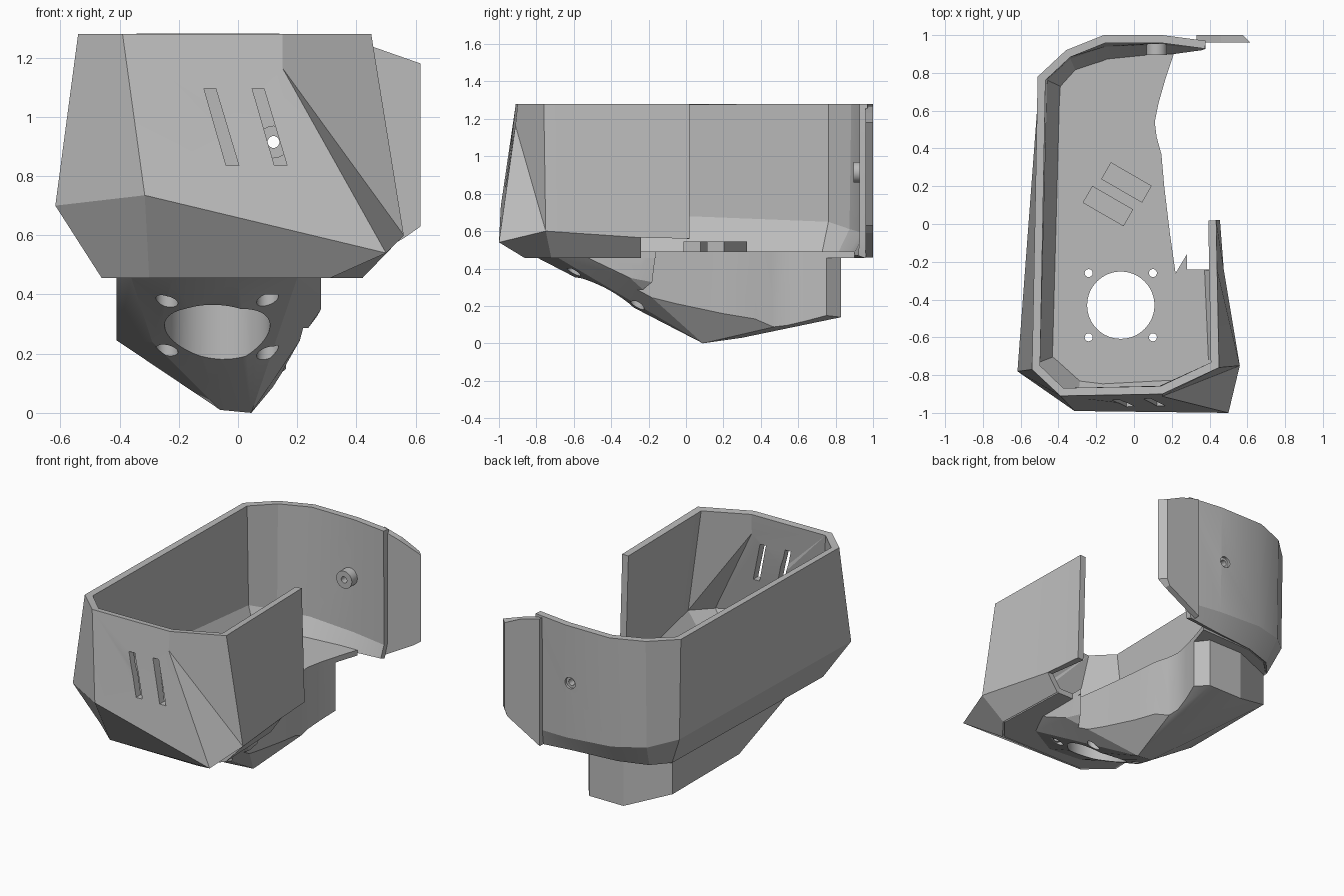
import bpy, bmesh, math
from mathutils import Vector, Matrix

cube = bpy.data.objects.get("Cube")
if cube:
    bpy.data.objects.remove(cube)

grey = bpy.data.materials.new("plain_grey")
grey.use_nodes = True
grey.diffuse_color = (0.5, 0.5, 0.5, 1)
grey.node_tree.nodes["Principled BSDF"].inputs["Base Color"].default_value = (0.5, 0.5, 0.5, 1)


def finish(name, bm):
    me = bpy.data.meshes.new(name)
    bm.to_mesh(me)
    bm.free()
    ob = bpy.data.objects.new(name, me)
    bpy.context.collection.objects.link(ob)
    me.materials.append(grey)
    return ob


def activate(ob):
    bpy.ops.object.select_all(action='DESELECT')
    ob.select_set(True)
    bpy.context.view_layer.objects.active = ob


def prism(name, points, offset):
    """Extrude a flat polygon along an offset."""
    bm = bmesh.new()
    face = bm.faces.new([bm.verts.new(p) for p in points])
    new = bmesh.ops.extrude_face_region(bm, geom=[face])["geom"]
    bmesh.ops.translate(bm, vec=offset, verts=[v for v in new if isinstance(v, bmesh.types.BMVert)])
    bmesh.ops.recalc_face_normals(bm, faces=bm.faces)
    return finish(name, bm)


def rod(name, radius, start, end, sides=32):
    a, b = Vector(start), Vector(end)
    bm = bmesh.new()
    turn = (b - a).to_track_quat('Z', 'Y').to_matrix().to_4x4()
    bmesh.ops.create_cone(bm, cap_ends=True, segments=sides, radius1=radius, radius2=radius,
                          depth=(b - a).length, matrix=Matrix.Translation((a + b) / 2) @ turn)
    return finish(name, bm)


def combine(ob, tool, operation='DIFFERENCE'):
    """Apply a boolean and discard the helper."""
    activate(ob)
    mod = ob.modifiers.new("cut", 'BOOLEAN')
    mod.object, mod.operation, mod.solver = tool, operation, 'EXACT'
    bpy.ops.object.modifier_apply(modifier=mod.name)
    bpy.data.objects.remove(tool)


def smooth(ob, angle=20):
    activate(ob)
    bpy.ops.object.shade_smooth_by_angle(angle=math.radians(angle))


# Wrapped wall: each column holds its rim, widest and bottom point
TOP, BASE = 1.28, 0.455
columns = [
    ((.435, .02), (.455, .02, .56), (.40, -.2)),
    ((.44, -.24), (.475, -.24, .565), (.40, -.24)),
    ((.45, -.76), (.56, -.75, .60), (.42, -.72)),
    ((.15, -.90), (.50, -1.0, .54), (.31, -.86)),
    ((-.39, -.91), (-.315, -.99, .735), (-.30, -.86)),
    ((-.54, -.77), (-.617, -.78, .70), (-.46, -.72)),
    ((-.51, .78), (-.50, .78, .64), (-.42, .74)),
    ((-.36, .92), (-.36, .91, .60), (-.33, .84)),
    ((-.16, 1.0), (-.16, .98, .58), (-.15, .90)),
    ((.15, 1.0), (.15, .99, .56), (.15, .93)),
    ((.38, .97), (.38, .97, .55), (.36, .96)),
]
bm = bmesh.new()
A = [bm.verts.new((*a, TOP)) for a, b, c in columns]
B = [bm.verts.new(b) for a, b, c in columns]
C = [bm.verts.new((*c, BASE)) for a, b, c in columns]
peak = bm.verts.new((.15, -.912, 1.165))
for i in range(len(columns) - 1):
    if i == 2:      # folded triangular facet on the front corner
        bm.faces.new((A[2], A[3], peak, B[2]))
        bm.faces.new((B[2], peak, B[3]))
    elif i == 3:
        bm.faces.new((A[3], A[4], B[4], peak))
        bm.faces.new((peak, B[4], B[3]))
    else:
        bm.faces.new((A[i], A[i + 1], B[i + 1], B[i]))
    if i > 0:
        bm.faces.new((B[i], B[i + 1], C[i + 1], C[i]))
bm.verts.remove(C[0])
wall = finish("wall_shell", bm)
activate(wall)
mod = wall.modifiers.new("thickness", 'SOLIDIFY')
mod.thickness, mod.offset, mod.use_even_offset = 0.042, -1, True
bpy.ops.object.modifier_apply(modifier=mod.name)

# Slanted slots through the front
for dx in (0, .163):
    slot = [(-.115, 1.095), (-.075, 1.095), (.003, .835), (-.04, .835)]
    combine(wall, prism("slot_cutter", [(x + dx, -1.1, z) for x, z in slot], (0, .35, 0)))

# Screw boss on the back wall, with a countersunk hole
bolt = (.12, .915)
boss = rod("screw_boss", .055, (bolt[0], .895, bolt[1]), (bolt[0], .965, bolt[1]))
for part in (wall, boss):
    combine(part, rod("hole_cutter", .02, (bolt[0], .8, bolt[1]), (bolt[0], 1.1, bolt[1])))
combine(wall, rod("sink_cutter", .036, (bolt[0], .98, bolt[1]), (bolt[0], 1.1, bolt[1])))
smooth(boss, 30)
smooth(wall)

# Side flange at the back
flange = prism("back_flange", [(x, .96, z) for x, z in (
    (.33, 1.27), (.46, 1.235), (.617, 1.18), (.617, .63), (.56, .59), (.33, .46))], (0, .04, 0))
for v in flange.data.vertices:      # chamfered outer edge
    if v.co.x > .6 and v.co.y > .98:
        v.co.x -= .04

# Floor plate with a wavy open side
outline = [(.39, -.24), (.41, -.72), (.30, -.85), (-.30, -.85), (-.45, -.72), (-.41, .74),
           (-.32, .83), (-.15, .89), (.21, .90), (.17, .78), (.13, .64), (.11, .54), (.12, .46),
           (.145, .37), (.16, .2), (.19, -.05), (.22, -.26), (.28, -.16), (.28, -.24)]
floor = prism("floor_plate", [(x, y, BASE) for x, y in outline], (0, 0, .035))

# Faceted lower housing, trimmed to follow the wavy side
bm = bmesh.new()
for x, y in ((-.41, -.5), (-.36, -.68), (-.22, -.77), (0, -.79), (.2, -.68), (.28, -.52),
             (.28, -.2), (.17, .74), (.10, .83), (-.14, .83), (-.41, .72)):
    bm.verts.new((x, y, BASE))
for p in ((-.06, .09, .01), (.045, .09, 0), (.02, .3, .03), (.1, .83, .14), (-.14, .83, .14),
          (-.41, .72, .245), (-.41, .05, .245), (.14, .36, .15), (.23, -.25, .29),
          (.28, -.3, .35), (.17, .74, .15), (-.29, -.3, .24)):
    bm.verts.new(p)
hull = bmesh.ops.convex_hull(bm, input=bm.verts)
bmesh.ops.delete(bm, geom=list({g for g in hull["geom_interior"] if isinstance(g, bmesh.types.BMVert)}), context='VERTS')
bmesh.ops.dissolve_limit(bm, angle_limit=.02, verts=bm.verts, edges=bm.edges)
bmesh.ops.recalc_face_normals(bm, faces=bm.faces)
housing = finish("lower_housing", bm)
combine(housing, prism("trim", [(x, y, -.1) for x, y in outline], (0, 0, .7)), 'INTERSECT')

# Round opening and four screw holes through floor and housing
cx, cy = -.07, -.43
for part in (floor, housing):
    combine(part, rod("bore", .178, (cx, cy, -.1), (cx, cy, .7), 64))
    for sx in (-1, 1):
        for sy in (-1, 1):
            x, y = cx + sx * .17, cy + sy * .17
            combine(part, rod("hole", .021, (x, y, -.1), (x, y, .7)))
            if part is housing:
                combine(part, rod("sink", .037, (x, y, -.1), (x, y, .4)))
    smooth(part)

# Two raised pads on the floor
for n, (x, y) in enumerate(((-.04, .22), (-.138, .095))):
    bm = bmesh.new()
    bmesh.ops.create_cube(bm, size=1, matrix=Matrix.Translation((x, y, .515))
                          @ Matrix.Rotation(math.radians(-30), 4, 'Z') @ Matrix.Diagonal((.25, .103, .06, 1)))
    finish("floor_pad_%d" % (n + 1), bm)
